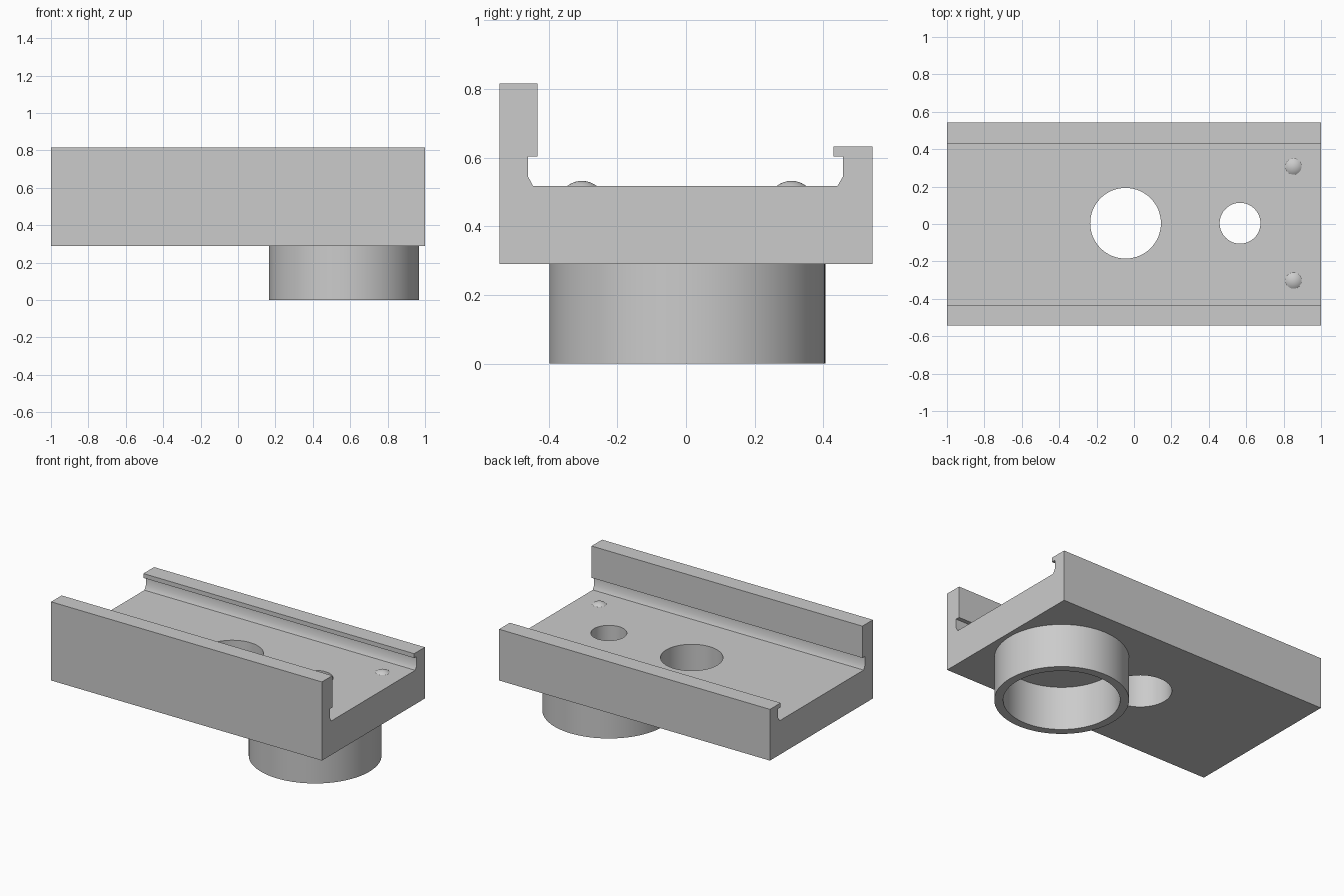
import bpy, bmesh, math

cube = bpy.data.objects.get("Cube")
if cube:
    bpy.data.objects.remove(cube, do_unlink=True)

grey = bpy.data.materials.new("plain grey")
grey.use_nodes = True
grey.diffuse_color = (0.6, 0.6, 0.6, 1)
grey.node_tree.nodes["Principled BSDF"].inputs["Base Color"].default_value = (0.6, 0.6, 0.6, 1)

BASE, FLOOR = 0.29, 0.517
AXIS_Y = 0.004


def finish(name, bm):
    bmesh.ops.recalc_face_normals(bm, faces=bm.faces)
    mesh = bpy.data.meshes.new(name)
    bm.to_mesh(mesh)
    bm.free()
    mesh.materials.append(grey)
    obj = bpy.data.objects.new(name, mesh)
    bpy.context.collection.objects.link(obj)
    return obj


def smooth(obj):
    bpy.ops.object.select_all(action="DESELECT")
    obj.select_set(True)
    bpy.context.view_layer.objects.active = obj
    bpy.ops.object.shade_smooth_by_angle(angle=math.radians(30))


def lathe(name, profile, centre, steps, closed):
    """Spin an (r, z) profile around a vertical axis."""
    bm = bmesh.new()
    verts = [bm.verts.new((r, 0, z)) for r, z in profile]
    edges = [bm.edges.new(pair) for pair in zip(verts, verts[1:])]
    if closed:
        edges.append(bm.edges.new((verts[-1], verts[0])))
    bmesh.ops.spin(bm, geom=verts + edges, cent=(0, 0, 0), axis=(0, 0, 1),
                   angle=math.tau, steps=steps, use_merge=True)
    bmesh.ops.remove_doubles(bm, verts=bm.verts, dist=1e-5)
    obj = finish(name, bm)
    obj.location = (*centre, 0)
    return obj


# Channel body: one end profile (y, z) swept along x
section = [(-0.543, BASE), (0.543, BASE), (0.543, 0.632), (0.43, 0.632),
           (0.43, 0.603), (0.457, 0.603), (0.457, 0.545), (0.441, FLOOR),
           (-0.445, FLOOR), (-0.46, 0.545), (-0.46, 0.603), (-0.432, 0.603),
           (-0.432, 0.815), (-0.543, 0.815)]
bm = bmesh.new()
end = bm.faces.new([bm.verts.new((-1, y, z)) for y, z in section])
swept = bmesh.ops.extrude_face_region(bm, geom=[end])["geom"]
bmesh.ops.translate(bm, vec=(2, 0, 0),
                    verts=[v for v in swept if isinstance(v, bmesh.types.BMVert)])
body = finish("channel_body", bm)

# Round holes through the floor
for name, x, radius in (("large_hole", -0.045, 0.189), ("small_hole", 0.567, 0.109)):
    cutter = lathe(name + "_cutter", [(0, 0.1), (radius, 0.1), (radius, 0.7), (0, 0.7)],
                   (x, AXIS_Y), 64, False)
    cutter.hide_render = True
    cutter.hide_set(True)
    cut = body.modifiers.new(name, "BOOLEAN")
    cut.operation = "DIFFERENCE"
    cut.solver = "EXACT"
    cut.object = cutter

# Apply the cuts, then drop the helpers
bpy.context.view_layer.update()
cut_mesh = bpy.data.meshes.new_from_object(
    body.evaluated_get(bpy.context.evaluated_depsgraph_get()))
cutters = [m.object for m in body.modifiers]
body.modifiers.clear()
body.data = cut_mesh
for cutter in cutters:
    bpy.data.objects.remove(cutter, do_unlink=True)
smooth(body)

# Hollow collar under the floor
collar = lathe("round_collar", [(0.349, 0), (0.402, 0), (0.402, BASE + 0.005),
                                (0.349, BASE + 0.005)], (0.567, AXIS_Y), 96, True)
smooth(collar)

# Pair of low domed bumps on the floor
a, h = 0.043, 0.015
R = (a * a + h * h) / (2 * h)
spread = math.asin(a / R)
dome = [(R * math.sin(spread * i / 6), FLOOR + h - R + R * math.cos(spread * i / 6))
        for i in range(7)]
for side, y in (("right", -0.303), ("left", 0.307)):
    smooth(lathe(side + "_bump", dome, (0.853, y), 32, False))
